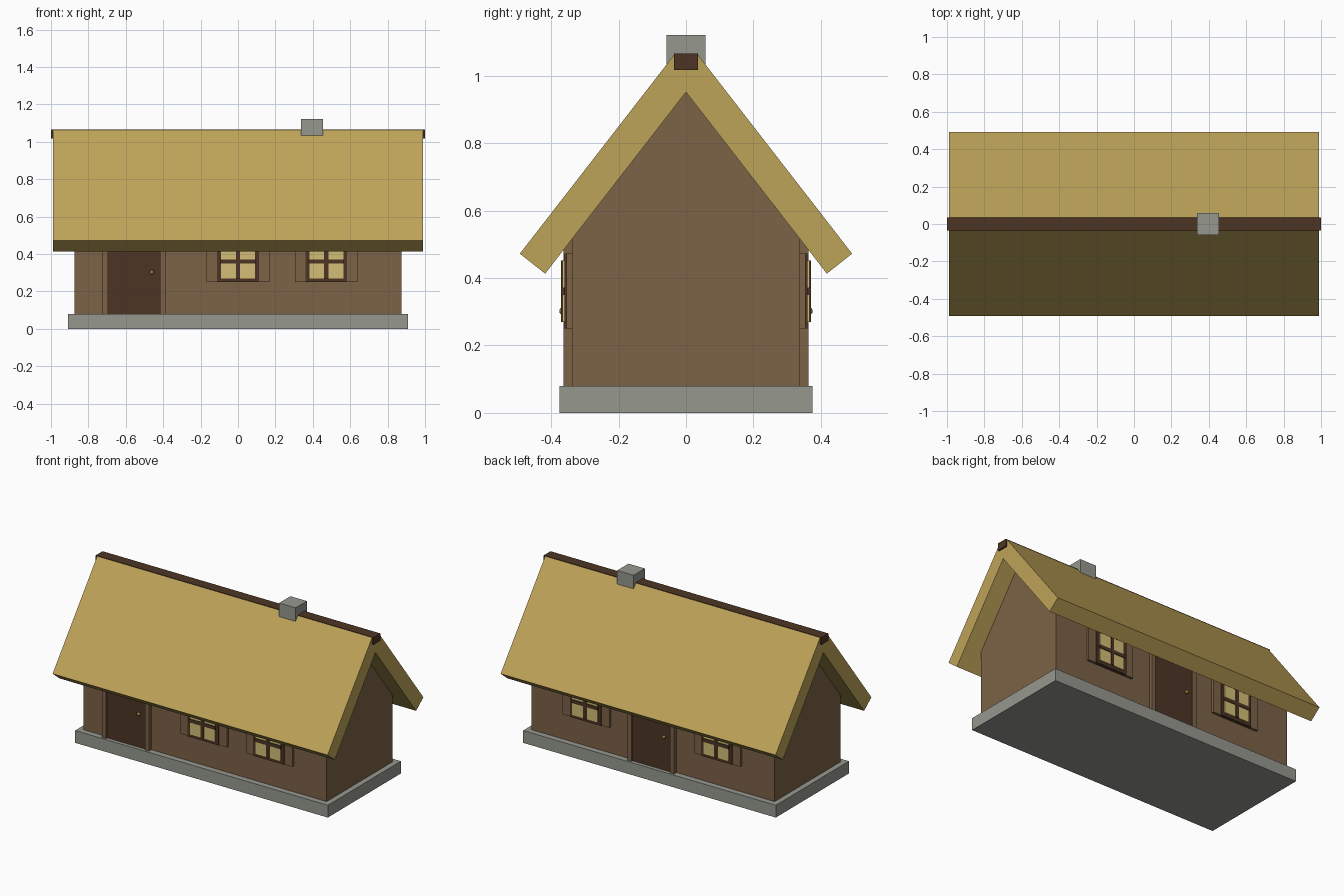
import bpy, bmesh
from mathutils import Vector

if "Cube" in bpy.data.objects:
    bpy.data.objects.remove(bpy.data.objects["Cube"])


def material(name, rgb):
    lin = [((c / 255 + 0.055) / 1.055) ** 2.4 for c in rgb]
    m = bpy.data.materials.new(name)
    m.diffuse_color = (*lin, 1)
    m.use_nodes = True
    m.node_tree.nodes["Principled BSDF"].inputs["Base Color"].default_value = m.diffuse_color
    return m


THATCH = material("thatch", (190, 163, 88))
WALL = material("wall brown", (124, 98, 70))
DARK = material("dark timber", (77, 53, 37))
STONE = material("grey stone", (150, 152, 143))
GLASS = material("lit glass", (212, 190, 118))
BRASS = material("brass", (150, 115, 60))


def prism(name, profile, x0, x1, mat):
    """Extrude a (y, z) profile along x."""
    bm = bmesh.new()
    face = bm.faces.new([bm.verts.new((x0, y, z)) for y, z in profile])
    ext = bmesh.ops.extrude_face_region(bm, geom=[face])
    moved = [v for v in ext["geom"] if isinstance(v, bmesh.types.BMVert)]
    bmesh.ops.translate(bm, verts=moved, vec=Vector((x1 - x0, 0, 0)))
    bmesh.ops.recalc_face_normals(bm, faces=bm.faces)
    mesh = bpy.data.meshes.new(name)
    bm.to_mesh(mesh)
    bm.free()
    mesh.materials.append(mat)
    obj = bpy.data.objects.new(name, mesh)
    bpy.context.collection.objects.link(obj)
    return obj


def box(name, x, y, z, mat):
    return prism(name, [(y[0], z[0]), (y[1], z[0]), (y[1], z[1]), (y[0], z[1])], x[0], x[1], mat)


def side_box(name, side, x, depth, z, mat):
    """Box on the front (side=1) or, turned half round, on the back (side=-1)."""
    xs = sorted((x[0] * side, x[1] * side))
    ys = sorted((-depth[0] * side, -depth[1] * side))
    return box(name, xs, ys, z, mat)


# Base, walls and gable
box("stone_base", (-0.91, 0.91), (-0.376, 0.376), (0, 0.08), STONE)
box("walls", (-0.875, 0.875), (-0.338, 0.338), (0.08, 0.6), WALL)
prism("gable", [(-0.338, 0.6), (0.338, 0.6), (0, 1.0)], -0.875, 0.875, WALL)

# Thatched roof slabs, ridge beam and chimney
slab = [(0.418, 0.413), (0.493, 0.4725), (0.035, 1.063), (-0.04, 1.0035)]
for label, s in (("front", -1), ("back", 1)):
    prism("roof_" + label, [(s * y, z) for y, z in slab], -0.99, 0.99, THATCH)
box("ridge_beam", (-1, 1), (-0.035, 0.035), (1.018, 1.066), DARK)
box("chimney", (0.337, 0.455), (-0.058, 0.058), (0.97, 1.122), STONE)


def window(side, cx):
    def part(name, a, b, depth, z, mat):
        side_box(name, side, (cx + a, cx + b), depth, z, mat)
    part("shutter_left", -0.168, -0.112, (0.33, 0.354), (0.25, 0.473), WALL)
    part("shutter_right", 0.112, 0.168, (0.33, 0.354), (0.25, 0.473), WALL)
    part("window_frame", -0.112, 0.112, (0.33, 0.360), (0.25, 0.473), DARK)
    part("window_pane", -0.091, 0.091, (0.358, 0.366), (0.27, 0.452), GLASS)
    part("window_bar_upright", -0.011, 0.011, (0.36, 0.371), (0.27, 0.452), DARK)
    part("window_bar_cross", -0.095, 0.095, (0.36, 0.371), (0.35, 0.372), DARK)


def door(side, cx):
    side_box("door", side, (cx - 0.14, cx + 0.14), (0.33, 0.352), (0.08, 0.47), DARK)
    for a in (-0.168, 0.14):
        side_box("door_post", side, (cx + a, cx + a + 0.028), (0.33, 0.363), (0.08, 0.52), WALL)
    side_box("door_lintel", side, (cx - 0.14, cx + 0.14), (0.33, 0.363), (0.47, 0.52), WALL)
    bpy.ops.mesh.primitive_uv_sphere_add(segments=12, ring_count=8, radius=0.012,
                                         location=(side * (cx + 0.095), -side * 0.364, 0.302))
    knob = bpy.context.object
    knob.name = "door_knob"
    knob.data.materials.append(BRASS)
    bpy.ops.object.shade_smooth_by_angle()


# Front: door left, two windows; back: door in the middle between windows
door(1, -0.556)
window(1, 0)
window(1, 0.472)
door(-1, 0)
window(-1, -0.472)
window(-1, 0.472)
